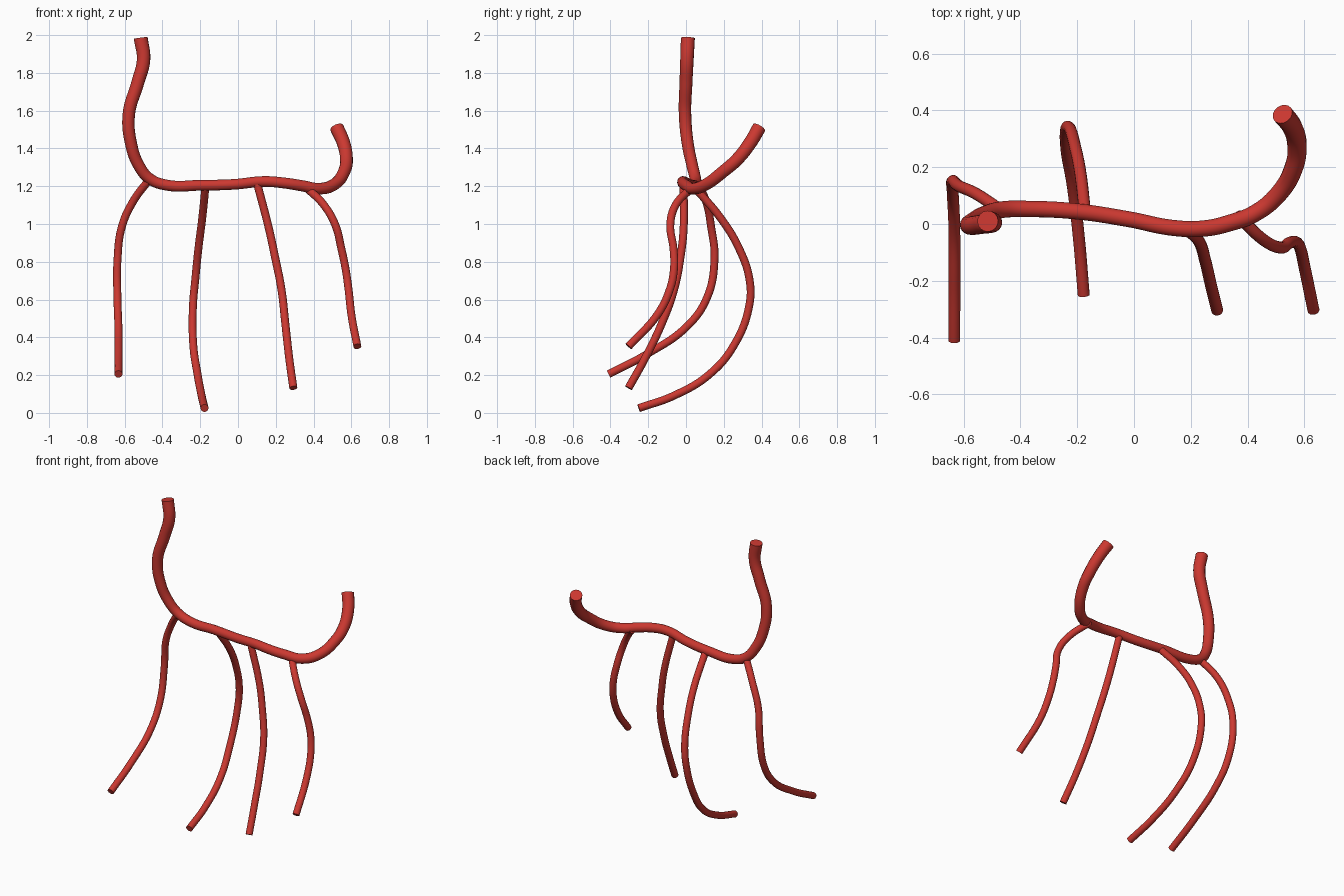
import bpy
import math

default_cube = bpy.data.objects.get("Cube")
if default_cube:
    bpy.data.objects.remove(default_cube, do_unlink=True)

red = bpy.data.materials.new("red")
red.use_nodes = True
colour = (0.6, 0.04, 0.03, 1)
red.diffuse_color = colour
red.node_tree.nodes["Principled BSDF"].inputs["Base Color"].default_value = colour


def tube(name, points, radius_at):
    """Round tube with flat ends swept along a smooth path."""
    curve = bpy.data.curves.new(name, "CURVE")
    curve.dimensions = "3D"
    curve.bevel_depth = 1
    curve.bevel_resolution = 6
    curve.resolution_u = 10
    curve.use_fill_caps = True
    spline = curve.splines.new("BEZIER")
    spline.bezier_points.add(len(points) - 1)
    for i, (bp, co) in enumerate(zip(spline.bezier_points, points)):
        bp.co = co
        bp.handle_left_type = bp.handle_right_type = "AUTO"
        bp.radius = radius_at(i / (len(points) - 1))
    curve.materials.append(red)
    obj = bpy.data.objects.new(name, curve)
    bpy.context.collection.objects.link(obj)
    bpy.context.view_layer.update()
    # Turn into a mesh with smooth sides and crisp end caps
    bpy.ops.object.select_all(action="DESELECT")
    bpy.context.view_layer.objects.active = obj
    obj.select_set(True)
    bpy.ops.object.convert(target="MESH")
    bpy.ops.object.shade_smooth_by_angle(angle=math.radians(40))


# Neck, back and tail: one tube, a little thicker towards both ends
tube("neck_back_and_tail", [
    (-.515, .01, 1.985), (-.50, .005, 1.87), (-.53, 0, 1.75),
    (-.578, -.005, 1.58), (-.565, .01, 1.42), (-.525, .033, 1.31),
    (-.468, .05, 1.24), (-.373, .053, 1.205), (-.20, .044, 1.205),
    (-.02, .017, 1.21), (.14, -.014, 1.225), (.245, -.016, 1.217),
    (.335, .003, 1.203), (.43, .04, 1.187), (.51, .107, 1.21),
    (.563, .2, 1.28), (.574, .272, 1.343), (.558, .34, 1.43),
    (.523, .387, 1.51),
], lambda t: .028 + .009 * abs(2 * t - 1) ** 1.5)

# Four thin bent legs
legs = {
    "outer_right_leg": [
        (-.47, .05, 1.235), (-.555, .106, 1.12), (-.615, .133, .985),
        (-.638, .151, .81), (-.638, .107, .60), (-.633, 0, .453),
        (-.632, -.2, .315), (-.633, -.41, .205)],
    "inner_right_leg": [
        (-.172, .04, 1.2), (-.19, .188, 1.025), (-.21, .283, .866),
        (-.226, .336, .707), (-.238, .336, .575), (-.237, .257, .363),
        (-.214, .124, .204), (-.193, -.06, .093), (-.177, -.25, .025)],
    "inner_left_leg": [
        (.1, -.013, 1.22), (.165, -.013, .97), (.193, -.027, .84),
        (.23, -.063, .654), (.251, -.13, .469), (.272, -.22, .283),
        (.293, -.304, .132)],
    "outer_left_leg": [
        (.365, .03, 1.19), (.455, -.055, 1.1), (.515, -.083, .995),
        (.548, -.066, .866), (.57, -.064, .76), (.585, -.085, .655),
        (.6, -.15, .522), (.632, -.304, .352)],
}
for leg_name, path in legs.items():
    tube(leg_name, path, lambda t: .021)
